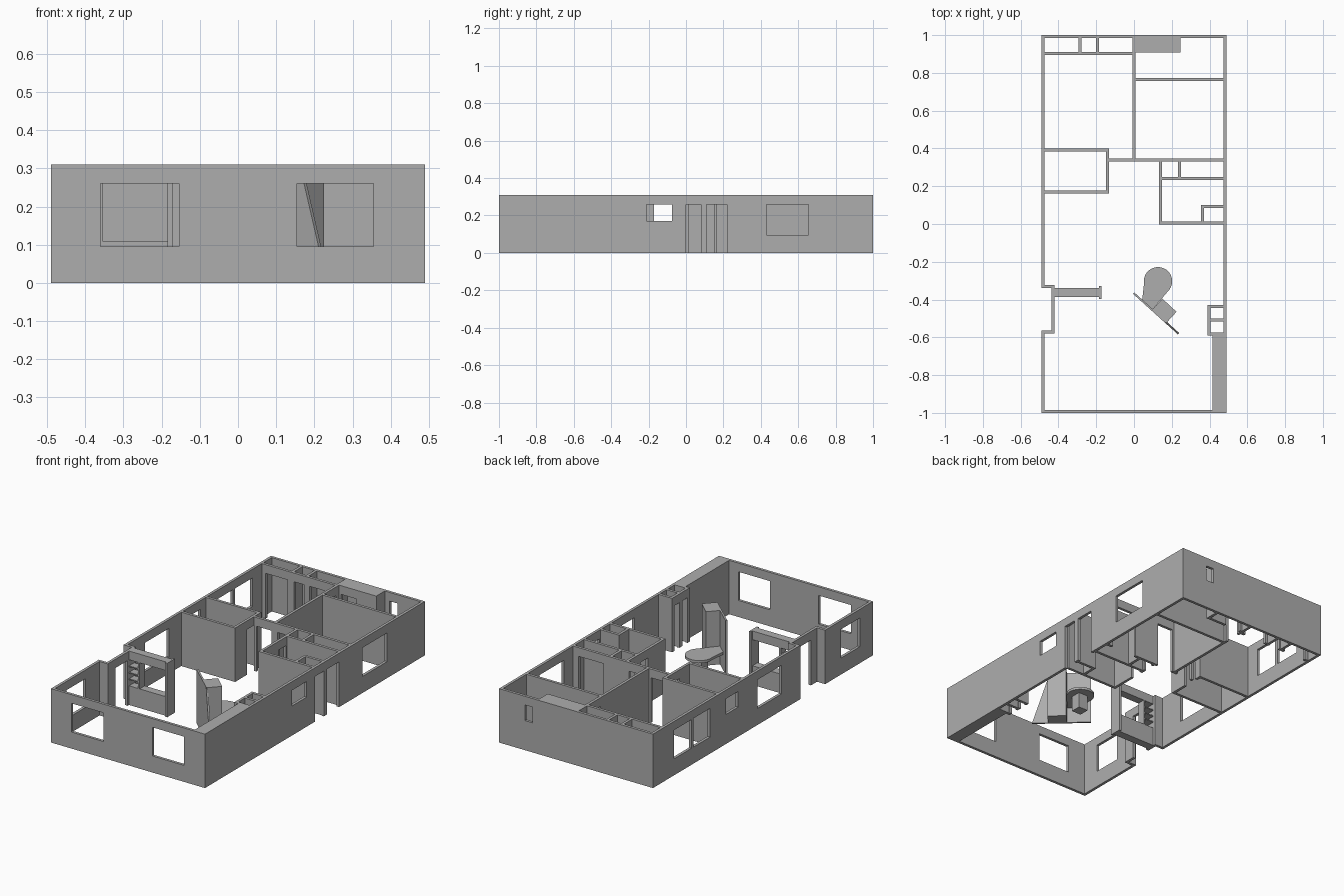
import bpy, bmesh, math
from mathutils import Vector

cube = bpy.data.objects.get("Cube")
if cube:
    bpy.data.objects.remove(cube)

H, T = 0.31, 0.016          # wall height and thickness
SILL, HIGH, HEAD = 0.095, 0.17, 0.26

grey = bpy.data.materials.new("plain grey")
grey.use_nodes = True
grey.diffuse_color = (0.42, 0.42, 0.42, 1)
grey.node_tree.nodes["Principled BSDF"].inputs["Base Color"].default_value = (0.42, 0.42, 0.42, 1)


def finish(name, bm):
    bmesh.ops.recalc_face_normals(bm, faces=bm.faces)
    mesh = bpy.data.meshes.new(name)
    bm.to_mesh(mesh)
    bm.free()
    mesh.materials.append(grey)
    obj = bpy.data.objects.new(name, mesh)
    bpy.context.collection.objects.link(obj)
    return obj


def extrude(bm, faces, offset):
    geom = bmesh.ops.extrude_face_region(bm, geom=faces, use_keep_orig=True)["geom"]
    bmesh.ops.translate(bm, vec=offset, verts=[g for g in geom if isinstance(g, bmesh.types.BMVert)])


def prism(name, outline, z0, z1):
    bm = bmesh.new()
    face = bm.faces.new([bm.verts.new((x, y, z0)) for x, y in outline])
    extrude(bm, [face], Vector((0, 0, z1 - z0)))
    return finish(name, bm)


def box(name, x0, x1, y0, y1, z0=0, z1=H):
    return prism(name, [(x0, y0), (x1, y0), (x1, y1), (x0, y1)], z0, z1)


def door(a, b):
    return (a, b, 0, HEAD)


def window(a, b, sill=SILL):
    return (a, b, sill, HEAD)


def wall(name, axis, at, start, end, *openings):
    """Wall along x or y, centred on 'at', with rectangular openings left out."""
    along = sorted({start, end, *(v for o in openings for v in o[:2])})
    up = sorted({0, H, *(v for o in openings for v in o[2:])})
    bm = bmesh.new()
    grid = {}

    def vert(s, z):
        if (s, z) not in grid:
            side = at - T / 2
            grid[s, z] = bm.verts.new((s, side, z) if axis == "x" else (side, s, z))
        return grid[s, z]

    for a, b in zip(along, along[1:]):
        for c, d in zip(up, up[1:]):
            if not any(o[0] <= a and b <= o[1] and o[2] <= c and d <= o[3] for o in openings):
                bm.faces.new([vert(a, c), vert(b, c), vert(b, d), vert(a, d)])
    extrude(bm, bm.faces[:], Vector((0, T, 0) if axis == "x" else (T, 0, 0)))
    bmesh.ops.dissolve_limit(bm, angle_limit=0.01, verts=bm.verts, edges=bm.edges)
    return finish(name, bm)


# Outer shell
X, Y = 0.482, 0.992
IN = Y - T / 2
wall("front_wall", "x", -Y, -0.49, 0.49, window(-0.36, -0.155), window(0.155, 0.355))
wall("back_wall", "x", Y, -0.49, 0.49, window(0.275, 0.325, HIGH))
wall("left_side_wall", "y", X, -IN, IN, window(-0.21, -0.075, HIGH),
     door(0.0, 0.08), door(0.11, 0.22), window(0.43, 0.655))
wall("right_side_wall_back", "y", -X, -0.34, IN, window(-0.17, 0.05),
     window(0.225, 0.335, HIGH), window(0.48, 0.63), window(0.65, 0.81))
wall("right_side_wall_front", "y", -X, -IN, -0.57, window(-0.88, -0.71))

# Recessed entry
wall("entry_return_back", "x", -0.332, -0.474, -0.422)
wall("entry_return_front", "x", -0.573, -0.49, -0.422)
wall("entry_wall", "y", -0.43, -0.565, -0.34, door(-0.51, -0.40))

# Back bedrooms and closets
wall("closet_front", "x", 0.902, -0.474, -0.008,
     door(-0.45, -0.31), door(-0.27, -0.205), door(-0.17, -0.03))
for i, x in enumerate((-0.287, -0.194)):
    wall(f"closet_divider_{i}", "y", x, 0.91, IN)
wall("bedroom_divider", "y", 0, 0.348, IN, door(0.79, 0.88))
wall("back_bath_wall", "x", 0.765, 0.008, 0.474)
wall("bedroom_front_wall", "x", 0.34, -0.132, 0.474,
     door(-0.115, -0.02), door(0.02, 0.12), door(0.28, 0.44))

# Linen cupboard with a lid
wall("linen_front", "x", 0.915, 0.008, 0.245, door(0.02, 0.12))
wall("linen_side", "y", 0.237, 0.923, IN)
box("linen_lid", 0.008, 0.229, 0.923, IN, H - 0.015, H)

# Side bathroom
wall("bath_back", "x", 0.393, -0.474, -0.132)
wall("bath_front", "x", 0.17, -0.474, -0.132)
wall("bath_side", "y", -0.14, 0.178, 0.385, door(0.27, 0.36))

# Utility room and its closets
wall("utility_front", "x", 0.005, 0.132, 0.474)
wall("utility_back", "x", 0.242, 0.148, 0.474)
wall("utility_side", "y", 0.14, 0.013, 0.332, door(0.155, 0.225), door(0.26, 0.32))
wall("utility_closet_divider", "y", 0.242, 0.25, 0.332)
wall("heater_side", "y", 0.363, 0.013, 0.085)
wall("heater_back", "x", 0.093, 0.355, 0.474)

# Pantry pair and tall cabinet run
for i, y in enumerate((-0.437, -0.508, -0.582)):
    wall(f"pantry_wall_{i}", "x", y, 0.405, 0.474)
wall("pantry_front", "y", 0.397, -0.59, -0.429, door(-0.57, -0.522), door(-0.495, -0.45))
box("tall_cabinet", 0.415, 0.474, -IN, -0.59)

# Shelved room divider beside the entry
box("divider_header", -0.422, -0.185, -0.387, -0.34, HEAD, H)
box("divider_bench", -0.422, -0.185, -0.387, -0.34, 0, 0.11)
box("divider_end_post", -0.185, -0.172, -0.398, -0.328)
box("divider_upright", -0.365, -0.355, -0.387, -0.34, 0.11, HEAD)
for i in range(3):
    z = 0.145 + i * 0.037
    box(f"divider_shelf_{i}", -0.422, -0.365, -0.387, -0.34, z, z + 0.006)

# Diagonal screen with one sloping end
bm = bmesh.new()
a, b = Vector((-0.005, -0.37, 0)), Vector((0.233, -0.585, 0))
up = Vector((0, 0, H))
across = Vector((b.y - a.y, a.x - b.x, 0)).normalized() * -0.01
face = bm.faces.new([bm.verts.new(p) for p in (a, b, a.lerp(b, 0.7) + up, a + up)])
extrude(bm, [face], across)
finish("diagonal_screen", bm)

# Chimney block behind the screen
prism("chimney_block", [(0.095, -0.455), (0.15, -0.395), (0.225, -0.465), (0.17, -0.525)], 0, H)

# Teardrop table on a pedestal
cx, cy, r = 0.127, -0.303, 0.075
arc = [(cx + r * math.cos(t), cy + r * math.sin(t))
       for t in (math.radians(-35 + 225 * i / 20) for i in range(21))]
prism("teardrop_table_top", arc + [(0.042, -0.412), (0.095, -0.455)], 0.09, 0.105)
box("table_pedestal", cx - 0.03, cx + 0.03, cy - 0.035, cy + 0.025, 0, 0.09)
